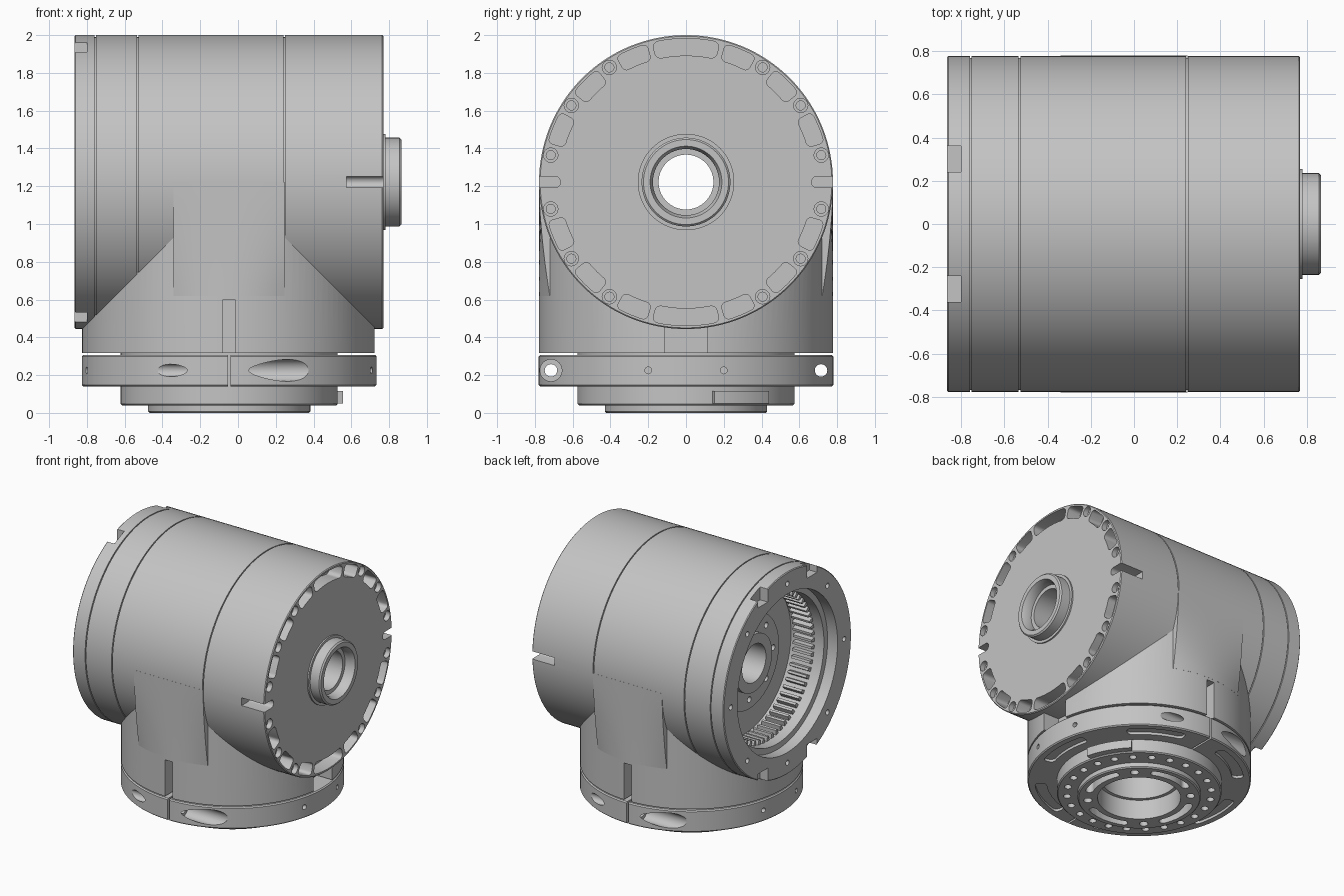
import bpy, bmesh
from math import cos, sin, radians, pi, sqrt
from mathutils import Matrix

cube = bpy.data.objects.get("Cube")
if cube:
    bpy.data.objects.remove(cube, do_unlink=True)

# Local z runs along the barrel (world x) or up the base column
BARREL = Matrix.Translation((0, 0, 1.222)) @ Matrix.Rotation(pi / 2, 4, 'Y')
COLUMN = Matrix.Translation((-0.047, 0, 0))
R = .778

grey = bpy.data.materials.new("machined_grey")
grey.use_nodes = True
grey.diffuse_color = (0.55, 0.55, 0.55, 1)
grey.node_tree.nodes["Principled BSDF"].inputs["Base Color"].default_value = (0.55, 0.55, 0.55, 1)


def make(name, bm):
    bmesh.ops.recalc_face_normals(bm, faces=bm.faces)
    mesh = bpy.data.meshes.new(name)
    bm.to_mesh(mesh)
    bm.free()
    mesh.materials.append(grey)
    obj = bpy.data.objects.new(name, mesh)
    bpy.context.scene.collection.objects.link(obj)
    return obj


def bridge(bm, a, b):
    """Join two matching vertex loops with quads."""
    for i in range(len(a)):
        j = (i + 1) % len(a)
        bm.faces.new((a[i], a[j], b[j], b[i]))


def lathe(name, profile, frame, steps=128):
    """Revolve a closed (radius, height) outline about the local z axis."""
    bm = bmesh.new()
    rings = []
    for i in range(steps):
        a = 2 * pi * i / steps
        rings.append([bm.verts.new(frame @ Matrix.Translation((r * cos(a), r * sin(a), h)).translation)
                      for r, h in profile])
    for i, ring in enumerate(rings):
        bridge(bm, ring, rings[(i + 1) % steps])
    return make(name, bm)


def prism(bm, frame, pts, h0, h1, corners=(), rounding=0.0):
    """Extrude an outline along local z, optionally rounding some corners."""
    low, high = [[bm.verts.new(frame @ Matrix.Translation((x, y, h)).translation) for x, y in pts]
                 for h in (h0, h1)]
    bm.faces.new(low[::-1])
    bm.faces.new(high)
    bridge(bm, low, high)
    if rounding:
        edges = [bm.edges.get((low[c], high[c])) for c in corners]
        bmesh.ops.bevel(bm, geom=edges, offset=rounding, segments=4, profile=0.5,
                        affect='EDGES', clamp_overlap=True)


def rect(bm, frame, x0, x1, y0, y1, h0, h1, rounding=0.0):
    prism(bm, frame, [(x0, y0), (x1, y0), (x1, y1), (x0, y1)], h0, h1, range(4), rounding)


def disc(bm, frame, x, y, r, h0, h1, steps=20):
    prism(bm, frame, [(x + r * cos(2 * pi * i / steps), y + r * sin(2 * pi * i / steps))
                      for i in range(steps)], h0, h1)


def polar_disc(bm, frame, radius, degrees, r, h0, h1):
    a = radians(degrees)
    disc(bm, frame, radius * cos(a), radius * sin(a), r, h0, h1)


def sector(bm, frame, r0, r1, degrees, half, h0, h1, rounding=0.0, n=4):
    arc = [radians(degrees - half + 2 * half * i / n) for i in range(n + 1)]
    pts = [(r1 * cos(a), r1 * sin(a)) for a in arc] + [(r0 * cos(a), r0 * sin(a)) for a in arc[::-1]]
    prism(bm, frame, pts, h0, h1, (0, n, n + 1, 2 * n + 1), rounding)


def cut(obj, bm):
    cutter = make("cutter", bm)
    cutter.hide_render = True
    mod = obj.modifiers.new("cut", 'BOOLEAN')
    mod.operation, mod.solver, mod.object = 'DIFFERENCE', 'EXACT', cutter
    deps = bpy.context.evaluated_depsgraph_get()
    mesh = bpy.data.meshes.new_from_object(obj.evaluated_get(deps))
    obj.modifiers.clear()
    obj.data = mesh
    bpy.data.objects.remove(cutter, do_unlink=True)


# Barrel with boss, seam grooves and open geared end
outline = [(.145, -.58), (.145, .79), (.175, .79), (.175, .83), (.19, .865), (.225, .865), (.235, .855),
           (.235, .78), (.255, .78), (.255, .769), (R - .006, .769), (R, .763)]
for g in (.245, -.53, -.755):
    outline += [(R, g + .004), (R - .01, g + .004), (R - .01, g - .004), (R, g - .004)]
outline += [(R, -.859), (R - .006, -.865), (.61, -.865), (.61, -.78), (.565, -.78), (.565, -.5),
            (.36, -.5), (.36, -.54), (.22, -.54), (.22, -.58)]
barrel = lathe("barrel_housing", outline, BARREL)

# Rim pockets, screw recesses and side notches of the closed end
bm = bmesh.new()
holes = bmesh.new()
for k in range(16):
    a = 22.5 * k
    if k % 8 == 0:
        sector(bm, BARREL, .67, .76, a, 13.6, .66, .8, .03, 6)
    elif k % 4:
        sector(bm, BARREL, .67, .76, a, 6.6, .66, .8, .025)
    if k not in (0, 7, 8, 15):
        polar_disc(bm, BARREL, .73, a + 11.25, .038, .73, .8)
        polar_disc(holes, BARREL, .73, a + 11.25, .024, .67, .75)
for s in (-1, 1):
    rect(bm, BARREL, -.03, .03, *sorted((s * .665, s * .85)), .575, .8, .028)
# Notches and screw holes of the open end
for sx in (-1, 1):
    for sy in (-1, 1):
        rect(bm, BARREL, *sorted((sx * .64, sx * .9)), *sorted((sy * .24, sy * .36)), -.9, -.8)
for k in range(8):
    polar_disc(bm, BARREL, .69, 45 * k, .02, -.9, -.82)
    polar_disc(bm, BARREL, .29, 45 * k, .022, -.6, -.51)
cut(barrel, bm)
cut(barrel, holes)
bm = bmesh.new()
disc(bm, COLUMN, 0, 0, .265, .3, .75, 64)
cut(barrel, bm)

# Internal ring gear teeth
bm = bmesh.new()
for k in range(64):
    turn = BARREL @ Matrix.Rotation(2 * pi * k / 64, 4, 'Z')
    prism(bm, turn, [(.53, -.009), (.57, -.016), (.57, .016), (.53, .009)], -.7, -.54)
teeth = make("ring_gear_teeth", bm)

# Column saddled under the barrel
column = lathe("base_column", [(.265, .318), (R, .318), (R, 1.1), (.265, 1.1)], COLUMN)
bm = bmesh.new()
disc(bm, BARREL, 0, 0, R - .004, -1, 1, 128)
cut(column, bm)
bm = bmesh.new()
for s in (-1, 1):
    rect(bm, COLUMN, -.032, .032, *sorted((s * .67, s * .9)), .3, .6)
rect(bm, COLUMN, .64, .9, -.115, .115, .3, .46)
cut(column, bm)

# Side walls blending the barrel's middle section into the round column
bm = bmesh.new()
for s in (-1, 1):
    sections = []
    for i in range(17):
        x = -.294 + .588 * i / 16
        base = sqrt(R * R - x * x)
        section = [(.62, .62)]
        for j in range(11):
            t = j / 10
            section.append((base + (R - base) * (1 - (1 - t) ** 1.7) + .0008, .62 + .602 * t))
        section.append((.62, 1.222))
        sections.append([bm.verts.new(COLUMN @ Matrix.Translation((x, s * y, z)).translation)
                         for y, z in section])
    for a, b in zip(sections, sections[1:]):
        bridge(bm, a, b)
    bm.faces.new(sections[0])
    bm.faces.new(sections[-1])
walls = make("saddle_walls", bm)

# Split clamp ring with tangential bolts
ring = lathe("clamp_ring", [(.57, .14), (.772, .14), (.78, .148), (.78, .299), (.772, .307),
                            (.57, .307)], COLUMN)
ALONG_X = Matrix.Translation((-.047, 0, .225)) @ Matrix.Rotation(pi / 2, 4, 'Y')
bm = bmesh.new()
for s in (-1, 1):
    disc(bm, ALONG_X, 0, s * .715, .033, -.9, .9)
for k in range(6):
    sector(bm, COLUMN, .65, .73, 60 * k, 17, .1, .16, .03, 6)
for s in (-1, 1):
    for y in (-.2, .2):
        disc(bm, ALONG_X, 0, y, .018, *sorted((s * .69, s * .9)))
cut(ring, bm)
bm = bmesh.new()
for s in (-1, 1):
    disc(bm, ALONG_X, 0, s * .715, .058, *sorted((-s * .08, -s * .9)), 32)
    rect(bm, COLUMN, -.007, .007, *sorted((s * .55, s * .9)), .1, .4)
cut(ring, bm)

# Output flange with bolt circle, inner slots and stepped bore
flange = lathe("output_flange", [(.29, 0), (.422, 0), (.43, .008), (.43, .04), (.567, .04),
                                 (.575, .048), (.575, .33), (.265, .33), (.265, .15), (.29, .15)], COLUMN)
bm = bmesh.new()
for k in range(24):
    polar_disc(bm, COLUMN, .505, 15 * k, .026, -.1, .1)
for k in range(4):
    sector(bm, COLUMN, .335, .39, 90 * k, 27, -.1, .12, .025, 6)
    polar_disc(bm, COLUMN, .36, 90 * k + 45, .03, -.1, .08)
cut(flange, bm)

# Locating tab on the flange
bm = bmesh.new()
sector(bm, COLUMN, .55, .622, 29.5, 15.5, .05, .115, 0, 12)
tab = make("locating_tab", bm)

# Smooth round walls, crisp edges
for obj in (barrel, teeth, column, walls, ring, flange, tab):
    obj.data.shade_smooth()
    obj.data.set_sharp_from_angle(angle=radians(25))
